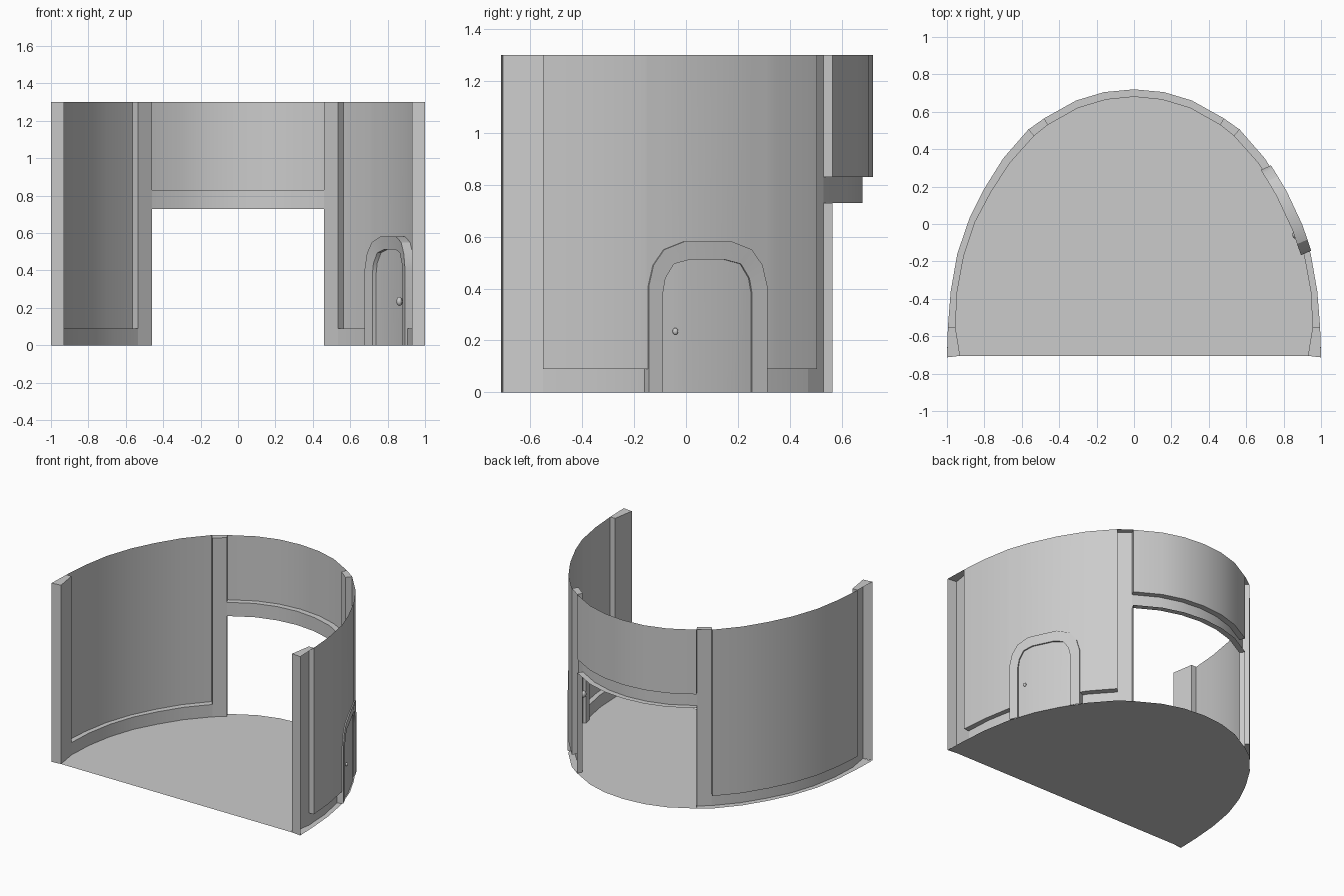
import bpy, bmesh, math
from mathutils import Vector

if "Cube" in bpy.data.objects:
    bpy.data.objects.remove(bpy.data.objects["Cube"])

# Half plan of the wall, right front corner to back centre: outer and inner layers
OUT = [(1, -.713), (.995, -.55), (.98, -.36), (.945, -.16), (.88, .03), (.80, .19),
       (.70, .35), (.565, .505), (.48, .565), (.31, .66), (.16, .705), (0, .72)]
INN = [(.93, -.705), (.955, -.55), (.945, -.36), (.91, -.17), (.85, .01), (.765, .17),
       (.665, .325), (.535, .47), (.46, .53), (.30, .62), (.15, .665), (0, .68)]
TOP, BASE, LINTEL, UPPER = 1.3, .09, .73, .83


def wall(t, layer, z, side=1):
    """Point on the wall at plan position t (index into the plan)."""
    i = min(int(t), 10)
    p = Vector(layer[i]).lerp(Vector(layer[i + 1]), t - i)
    return Vector((p.x * side, p.y, z))


def t_at(y):
    for i in range(11):
        a, b = OUT[i][1], OUT[i + 1][1]
        if a <= y <= b:
            return i + (y - a) / (b - a)


def build(name, faces, mirror=False):
    bm = bmesh.new()
    for f in faces:
        bm.faces.new([bm.verts.new(p) for p in f])
    bmesh.ops.remove_doubles(bm, verts=bm.verts, dist=.0005)
    bmesh.ops.recalc_face_normals(bm, faces=bm.faces)
    me = bpy.data.meshes.new(name)
    bm.to_mesh(me)
    bm.free()
    ob = bpy.data.objects.new(name, me)
    bpy.context.collection.objects.link(ob)
    if mirror:
        ob.modifiers.new("mirror", 'MIRROR').merge_threshold = .001
    bpy.context.view_layer.objects.active = ob
    ob.select_set(True)
    bpy.ops.object.shade_smooth_by_angle(angle=math.radians(30))
    ob.select_set(False)
    return ob


def strip(ts, layer, z0, z1, s=1):
    return [[wall(a, layer, z0, s), wall(b, layer, z0, s), wall(b, layer, z1, s), wall(a, layer, z1, s)]
            for a, b in zip(ts, ts[1:])]


def ledge(ts, z, s=1):
    return [[wall(a, INN, z, s), wall(b, INN, z, s), wall(b, OUT, z, s), wall(a, OUT, z, s)]
            for a, b in zip(ts, ts[1:])]


def reveal(t, z0, z1):
    return [[wall(t, INN, z0), wall(t, OUT, z0), wall(t, OUT, z1), wall(t, INN, z1)]]


# Floor
rim = [Vector((x, y, 0)) for x, y in OUT]
build("floor", [[Vector((1, -.705, 0))] + rim[1:] +
                [Vector((-p.x, p.y, 0)) for p in rim[-2:0:-1]] + [Vector((-1, -.705, 0))]])

# Posts at the front ends and beside the back opening
build("front_posts", strip([0, 1], INN, 0, TOP) + reveal(0, 0, TOP) + reveal(1, BASE, TOP)
      + ledge([0, 1], TOP), True)
build("back_posts", strip([7, 8], INN, 0, TOP) + ledge([7, 8], TOP) + reveal(7, BASE, TOP)
      + reveal(8, 0, LINTEL) + reveal(8, UPPER, TOP), True)

# Lintel and panel above the back opening
back = [8, 9, 10, 11]
build("lintel", strip(back, INN, LINTEL, UPPER) + ledge(back, LINTEL) + ledge(back, UPPER), True)
build("upper_panel", strip(back, OUT, UPPER, TOP), True)

# Left wall
side = list(range(1, 8))
build("left_base", strip(side, INN, 0, BASE, -1) + ledge(side, BASE, -1))
build("left_panel", strip(side, OUT, BASE, TOP, -1))

# Door outline helper: half profile (width fraction, height) mirrored about the door centre
MID = .082
DIR = Vector((.914, .405, 0))


def arch(width, prof):
    left = [(MID - u * width, z) for u, z in prof]
    return left + [(2 * MID - y, z) for y, z in reversed(left)]


outer = arch(.228, [(1, 0), (1, .41), (.92, .49), (.74, .55), (.4, .581)])
inner = arch(.172, [(1, 0), (1, .38), (.94, .44), (.75, .495), (.4, .511)])


def on_door(y, z, d):
    return wall(t_at(y), OUT, z) - DIR * d


# Right wall with the doorway left open
ya, yb = outer[0][0], outer[-1][0]
ta, tb = t_at(ya), t_at(yb)
front_run = [t for t in side if t < ta] + [ta]
rear_run = [tb] + [t for t in side if t > tb]
base, panel = [], []
for run in (front_run, rear_run):
    base += strip(run, INN, 0, BASE) + ledge(run, BASE)
    panel += strip(run, OUT, BASE, TOP)
for (y0, z0), (y1, z1) in zip(outer[1:-1], outer[2:-1]):
    panel.append([wall(t_at(y0), OUT, z0), wall(t_at(y1), OUT, z1),
                  wall(t_at(y1), OUT, TOP), wall(t_at(y0), OUT, TOP)])
build("right_base", base)
build("right_panel", panel)

# Door frame: a four-sided section swept round the arch
rings = [[on_door(y, z, d) for y, z in prof]
         for prof, d in ((outer, -.008), (outer, .052), (inner, .046), (inner, -.002))]
frame = []
for k in range(4):
    r, q = rings[k], rings[(k + 1) % 4]
    frame += [[r[i], r[i + 1], q[i + 1], q[i]] for i in range(len(r) - 1)]
build("door_frame", frame)

# Door leaf, in columns following the wall curve
leaf = []
for (y0, z0), (y1, z1) in zip(inner[1:-1], inner[2:-1]):
    for d in (.008, .024):
        leaf.append([on_door(y0, 0, d), on_door(y1, 0, d), on_door(y1, z1, d), on_door(y0, z0, d)])
build("door", leaf)

# Door knobs on both faces
for name, d, r in (("inner_knob", .045, .02), ("outer_knob", .002, .011)):
    bpy.ops.mesh.primitive_uv_sphere_add(segments=12, ring_count=8, radius=r,
                                         location=on_door(-.04, .235, d))
    knob = bpy.context.object
    knob.name = name
    knob.scale = (.8, 1, 1.2)
    bpy.ops.object.shade_smooth_by_angle(angle=math.radians(40))
    knob.select_set(False)
